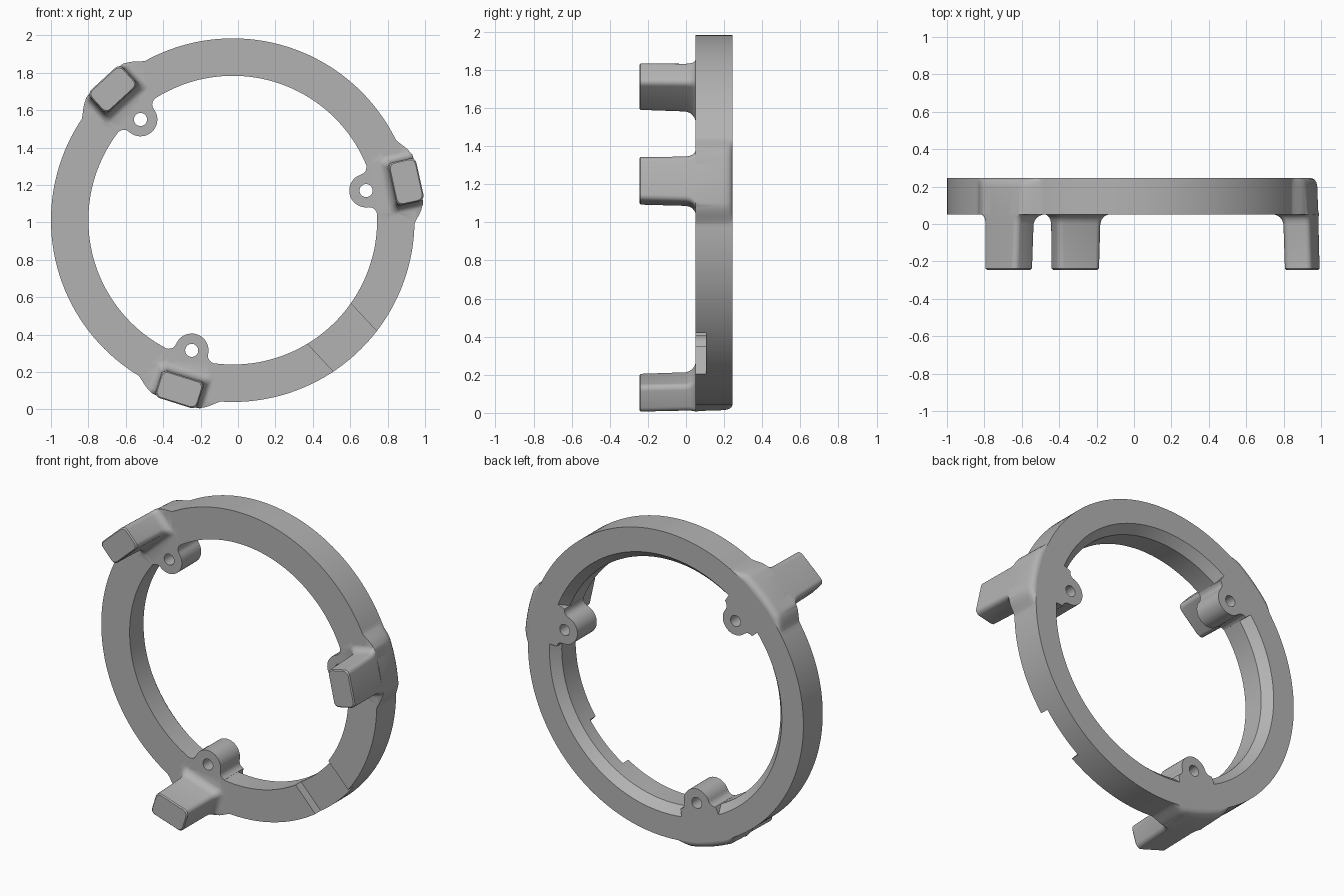
import bpy, bmesh
from math import sin, cos, pi, radians, tau

old = bpy.data.objects.get("Cube")
if old:
    bpy.data.objects.remove(old, do_unlink=True)

CX, CZ = -0.028, 1.012          # ring axis
FRONT, BACK = 0.05, 0.245       # ring faces along y
R_IN, R_OUT = 0.772, 0.972
ARMS = [radians(a) for a in (12.5, 132.5, 252.5)]

grey = bpy.data.materials.new("plain grey")
grey.use_nodes = True
COLOUR = (0.45, 0.45, 0.45, 1)
grey.diffuse_color = COLOUR
grey.node_tree.nodes["Principled BSDF"].inputs["Base Color"].default_value = COLOUR


def place(u, t, y, a):
    """Radial u, tangential t and depth y at angle a round the ring axis."""
    return (CX + u * cos(a) - t * sin(a), y, CZ + u * sin(a) + t * cos(a))


def loft(name, sections, closed=False):
    """Skin a row of equal-length cross-sections, capped unless closed."""
    bm = bmesh.new()
    rows = [[bm.verts.new(p) for p in s] for s in sections]
    pairs = list(zip(rows, rows[1:]))
    if closed:
        pairs.append((rows[-1], rows[0]))
    else:
        bm.faces.new(rows[0])
        bm.faces.new(rows[-1])
    for r, s in pairs:
        for i in range(len(r)):
            j = (i + 1) % len(r)
            bm.faces.new((r[i], r[j], s[j], s[i]))
    bmesh.ops.recalc_face_normals(bm, faces=bm.faces)
    mesh = bpy.data.meshes.new(name)
    bm.to_mesh(mesh)
    bm.free()
    mesh.materials.append(grey)
    ob = bpy.data.objects.new(name, mesh)
    bpy.context.collection.objects.link(ob)
    return ob


def prism(name, outline, y0, y1, a):
    return loft(name, [[place(u, t, y, a) for u, t in outline] for y in (y0, y1)])


def arc(u, t, r, start, end, n=8):
    return [(u + r * cos(radians(start + (end - start) * i / n)),
             t + r * sin(radians(start + (end - start) * i / n))) for i in range(n + 1)]


def rounded_rect(u0, u1, h, r=0.03):
    return (arc(u1 - r, h - r, r, 0, 90, 5) + arc(u0 + r, h - r, r, 90, 180, 5)
            + arc(u0 + r, r - h, r, 180, 270, 5) + arc(u1 - r, r - h, r, 270, 360, 5))


def combine(ob, tool, operation):
    mod = ob.modifiers.new(operation.lower(), "BOOLEAN")
    mod.operation, mod.solver, mod.object = operation, "EXACT", tool
    bpy.context.view_layer.objects.active = ob
    bpy.ops.object.modifier_apply(modifier=mod.name)
    bpy.data.objects.remove(tool, do_unlink=True)


def pad_section(y, height, a):
    """Outer swelling that blends into the rim on both sides."""
    outer, inner = [], []
    for i in range(-20, 21):
        ang = radians(15 * i / 20)
        k = min(1, max(0, (15 - abs(15 * i / 20)) / 7.5))
        r = R_OUT - 0.004 + (height + 0.004) * k * k * (3 - 2 * k)
        outer.append((r * cos(ang), r * sin(ang)))
        inner.append((0.88 * cos(ang), 0.88 * sin(ang)))
    return [place(u, t, y, a) for u, t in outer + inner[::-1]]


# Ring with a bevelled inner edge at the back
profile = [(R_IN, FRONT), (R_OUT, FRONT), (R_OUT, BACK), (R_IN + 0.048, BACK), (R_IN, BACK - 0.055)]
ring = loft("mounting_ring", [[place(u, 0, y, tau * i / 144) for u, y in profile]
                              for i in range(144)], closed=True)

# Leg sections: depth, inner radius, outer radius, half width
LEG = [(-0.245, 0.881, 1.019, 0.111), (-0.238, 0.875, 1.025, 0.117), (0.0, 0.868, 1.018, 0.122),
       (0.02, 0.862, 1.017, 0.126), (0.035, 0.852, 1.016, 0.133), (0.045, 0.84, 1.015, 0.143),
       (0.051, 0.826, 1.014, 0.155), (0.09, 0.826, 1.005, 0.155)]
# Lug outline: rounded end with filleted neck
side = arc(0.72, 0.13, 0.04, 0, -90, 6)
LUG = ([(0.83, 0.14)] + side + arc(0.73, 0, 0.09, 90, 270, 20)
       + [(u, -t) for u, t in side[::-1]] + [(0.83, -0.14)])

for a in ARMS:
    combine(ring, loft("pad", [pad_section(y, h, a) for y, h in
            ((FRONT, 0.045), (0.2, 0.04), (0.225, 0.034), (0.238, 0.024), (BACK, 0.008))]), "UNION")
    combine(ring, prism("lug", LUG, FRONT, BACK, a), "UNION")
    combine(ring, loft("leg", [[place(u, t, y, a) for u, t in rounded_rect(u0, u1, h)]
                               for y, u0, u1, h in LEG]), "UNION")
    combine(ring, prism("screw_hole", arc(0.73, 0, 0.035, 0, 345, 23), -0.1, 0.4, a), "DIFFERENCE")

# Shallow slot across the front face
slot = [(0.6, -0.158), (1.2, -0.158), (1.2, 0.158), (0.6, 0.158)]
combine(ring, prism("slot", slot, -0.1, 0.105, radians(-47)), "DIFFERENCE")

# Smooth curved walls, crisp rims
bpy.ops.object.select_all(action="DESELECT")
ring.select_set(True)
bpy.context.view_layer.objects.active = ring
bpy.ops.object.shade_smooth_by_angle(angle=radians(32))
